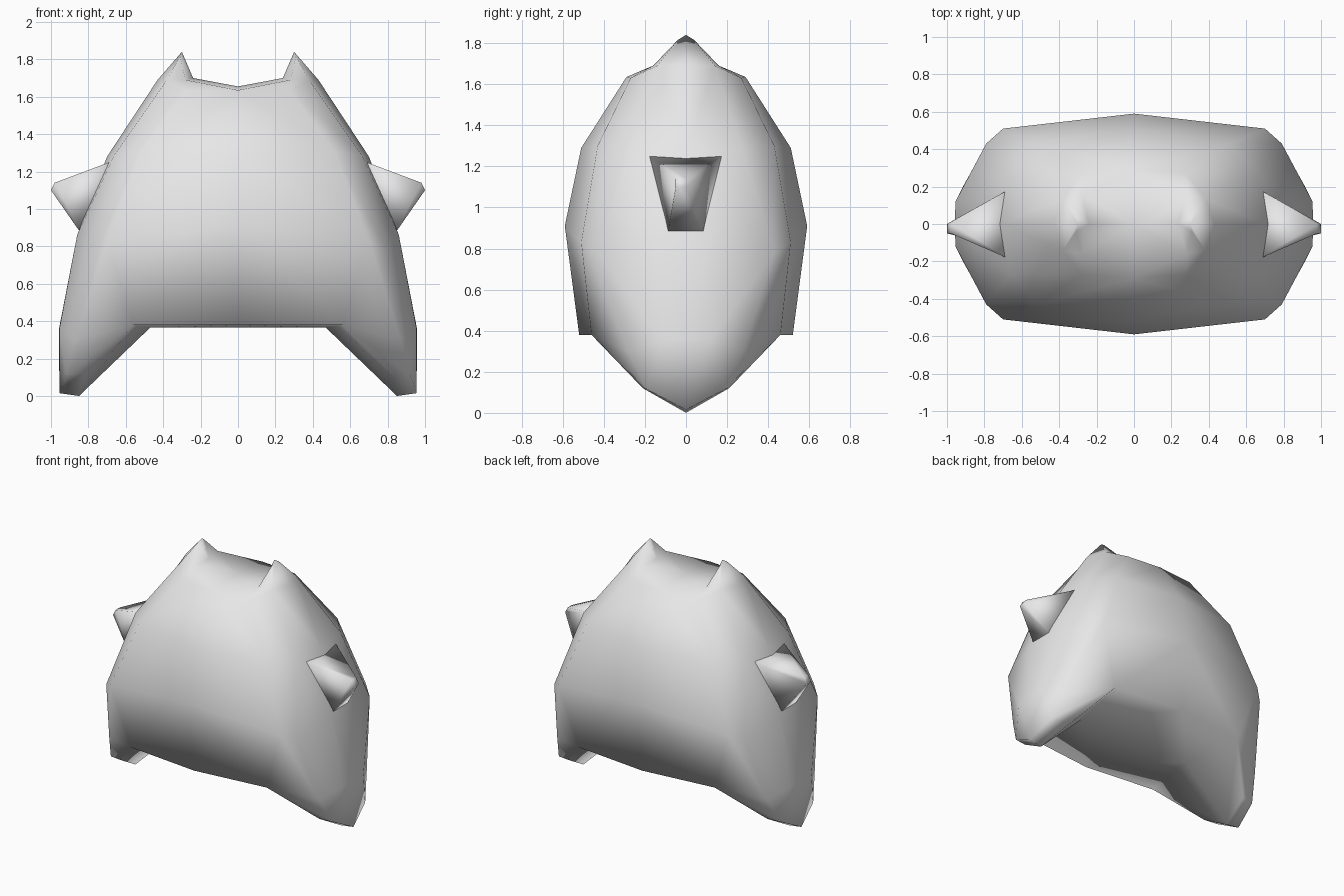
import bpy, bmesh

if "Cube" in bpy.data.objects:
    bpy.data.objects.remove(bpy.data.objects["Cube"])

grey = bpy.data.materials.new("light grey")
grey.diffuse_color = (0.8, 0.8, 0.8, 1)
grey.use_nodes = True
grey.node_tree.nodes["Principled BSDF"].inputs["Base Color"].default_value = grey.diffuse_color


def build(name, faces, flips):
    """Make a mesh from one patch of faces, repeated by mirroring."""
    bm = bmesh.new()
    for sx, sy in flips:
        for f in faces:
            pts = [(x * sx, y * sy, z) for x, y, z in f]
            bm.faces.new([bm.verts.new(p) for p in pts])
    bmesh.ops.remove_doubles(bm, verts=bm.verts, dist=0.002)
    bmesh.ops.recalc_face_normals(bm, faces=bm.faces)
    me = bpy.data.meshes.new(name)
    bm.to_mesh(me)
    bm.free()
    ob = bpy.data.objects.new(name, me)
    bpy.context.collection.objects.link(ob)
    me.materials.append(grey)
    me.polygons.foreach_set("use_smooth", [True] * len(me.polygons))
    return ob


# Body: one quarter as rows from crown to leg, columns from middle to flank
rows = [
    [(0, .29, 1.635), (.28, .27, 1.63), (.38, .14, 1.69), (.43, 0, 1.69)],
    [(0, .51, 1.29), (.52, .43, 1.30), (.66, .27, 1.29), (.70, 0, 1.28)],
    [(0, .59, .91), (.70, .51, .83), (.79, .43, .78), (.86, .12, .86)],
    [(0, .52, .38), (.56, .46, .38), (.87, .28, .30), (.955, .12, .36)],
]
faces = []
for a, b in zip(rows, rows[1:]):
    for i in range(3):
        faces.append((a[i], a[i + 1], b[i + 1], b[i]))
# Flank centre strip
mid_c, mid_d = (.86, 0, .86), (.957, 0, .36)
faces += [(rows[1][3], mid_c, rows[2][3]),
          (rows[2][3], mid_c, mid_d, rows[3][3])]
# Crown and ears
ridge, inner, tip, tip_f = (0, 0, 1.655), (.24, 0, 1.70), (.30, 0, 1.84), (.31, .04, 1.815)
ear_f = (.28, .16, 1.69)
c0, c1, c2, c3 = rows[0]
faces += [(ridge, inner, ear_f, c0), (c0, ear_f, c1), (c1, ear_f, c2),
          (inner, tip, tip_f, ear_f), (ear_f, tip_f, c2), (c2, tip_f, tip, c3)]
# Leg tip and arched underside
d0, d1, d2, d3 = rows[3]
leg_in, leg_out = (.82, .21, .12), (.92, .19, .115)
toe_in, toe_out = (.85, 0, 0), (.955, 0, .015)
arch, arch_mid = (.47, 0, .365), (0, 0, .365)
faces += [(d1, d2, leg_out, leg_in), (d2, d3, leg_out), (d3, mid_d, toe_out, leg_out),
          (leg_in, leg_out, toe_out, toe_in), (d1, leg_in, toe_in, arch),
          (d0, d1, arch, arch_mid)]
build("body", faces, [(1, 1), (-1, 1), (1, -1), (-1, -1)])

# Side spikes: wide-topped base narrowing to a blunt point
base = [(.66, -.19, 1.26), (.66, .19, 1.26), (.84, .09, .87), (.84, -.09, .87)]
point = [(.98, -.05, 1.14), (.98, .0, 1.14), (1.0, .0, 1.10), (1.0, -.05, 1.10)]
spike = [(base[i], base[(i + 1) % 4], point[(i + 1) % 4], point[i]) for i in range(4)]
spike += [tuple(point), tuple(base)]
build("side_spikes", spike, [(1, 1), (-1, 1)])
